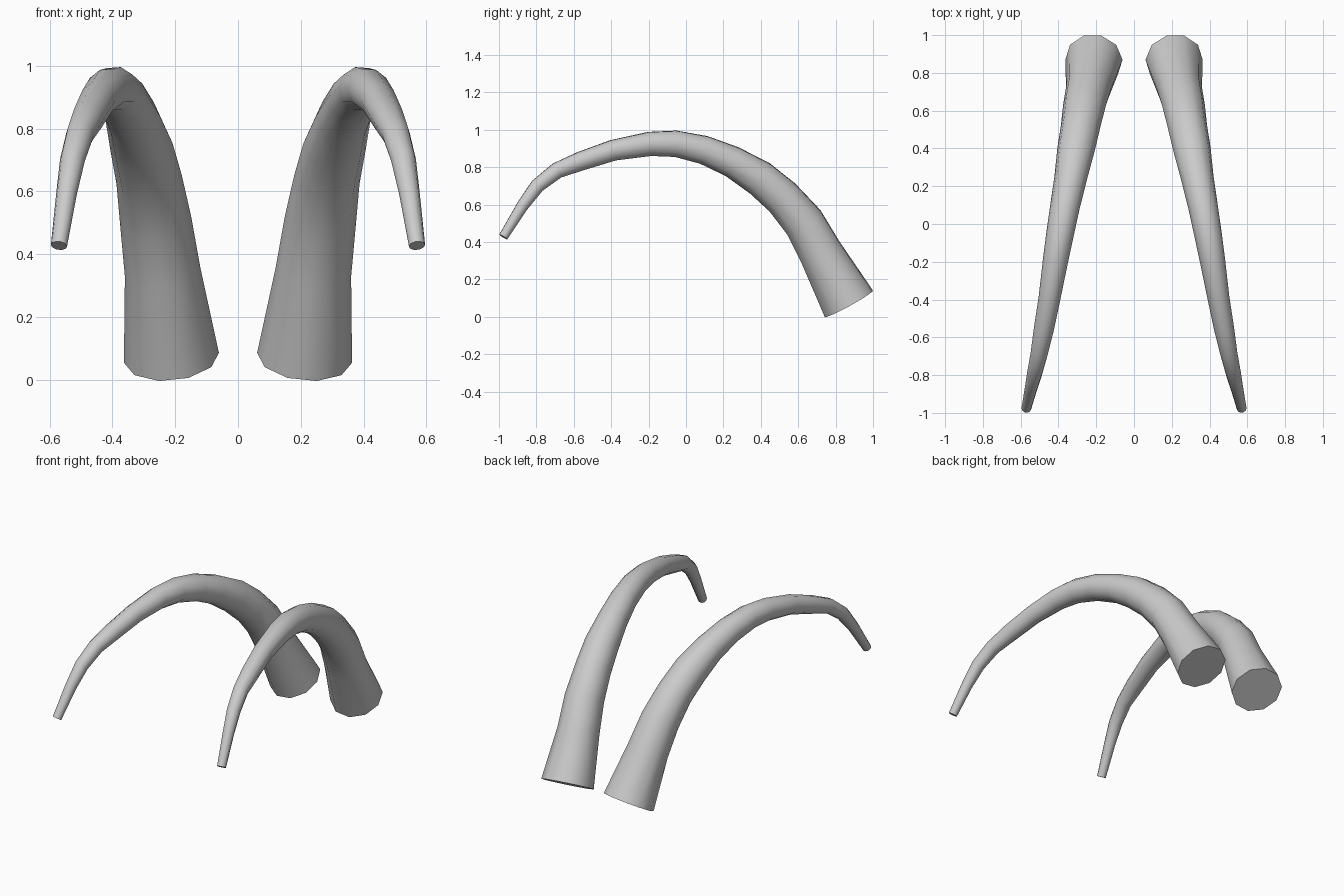
import bpy
import bmesh
import math
from mathutils import Vector

cube = bpy.data.objects.get("Cube")
if cube:
    bpy.data.objects.remove(cube, do_unlink=True)

SIDES = 10
TWIST = math.radians(3)

# Centre line of the left tusk from root to tip: x, y, z, radius
PATH = [
    (.212, .87, .07, .152),
    (.24, .72, .343, .121),
    (.262, .63, .505, .114),
    (.283, .515, .638, .105),
    (.307, .395, .74, .1),
    (.335, .245, .83, .087),
    (.365, .095, .892, .079),
    (.392, -.055, .925, .073),
    (.416, -.195, .924, .067),
    (.447, -.39, .89, .058),
    (.478, -.56, .833, .053),
    (.503, -.69, .782, .045),
    (.527, -.795, .7, .04),
    (.546, -.875, .592, .033),
    (.57, -.977, .427, .026),
]

# Single plain colour
grey = bpy.data.materials.new("light grey")
grey.use_nodes = True
colour = (.6, .6, .6, 1)
grey.diffuse_color = colour
bsdf = next(n for n in grey.node_tree.nodes if n.type == 'BSDF_PRINCIPLED')
bsdf.inputs["Base Color"].default_value = colour


def make_tusk(name, mirror):
    """Sweep a tapering polygon along the path; mirror is 1 or -1 in x."""
    bm = bmesh.new()
    centres = [Vector(p[:3]) for p in PATH]
    last = len(PATH) - 1
    rings = []
    for i, centre in enumerate(centres):
        # Direction along the tusk, averaged between neighbouring segments
        before = (centres[i] - centres[i - 1]).normalized() if i else Vector()
        after = (centres[i + 1] - centres[i]).normalized() if i < last else Vector()
        along = (before + after).normalized()
        across = Vector((1, 0, 0))
        across = (across - along * across.dot(along)).normalized()
        up = across.cross(along)
        ring = []
        for k in range(SIDES):
            angle = math.tau * k / SIDES + TWIST
            offset = across * math.cos(angle) + up * math.sin(angle)
            point = centre + offset * PATH[i][3]
            point.x *= mirror
            ring.append(bm.verts.new(point))
        rings.append(ring)

    # Tube walls
    for lower, upper in zip(rings, rings[1:]):
        for k in range(SIDES):
            n = (k + 1) % SIDES
            bm.faces.new((lower[k], lower[n], upper[n], upper[k]))
    # Flat ends
    bm.faces.new(rings[0])
    bm.faces.new(rings[-1])
    bmesh.ops.recalc_face_normals(bm, faces=bm.faces)

    mesh = bpy.data.meshes.new(name)
    bm.to_mesh(mesh)
    bm.free()
    mesh.materials.append(grey)
    tusk = bpy.data.objects.new(name, mesh)
    bpy.context.collection.objects.link(tusk)

    # Smooth walls with crisp rims
    bpy.ops.object.select_all(action='DESELECT')
    tusk.select_set(True)
    bpy.context.view_layer.objects.active = tusk
    bpy.ops.object.shade_smooth_by_angle(angle=math.radians(50))


make_tusk("left_tusk", 1)
make_tusk("right_tusk", -1)
